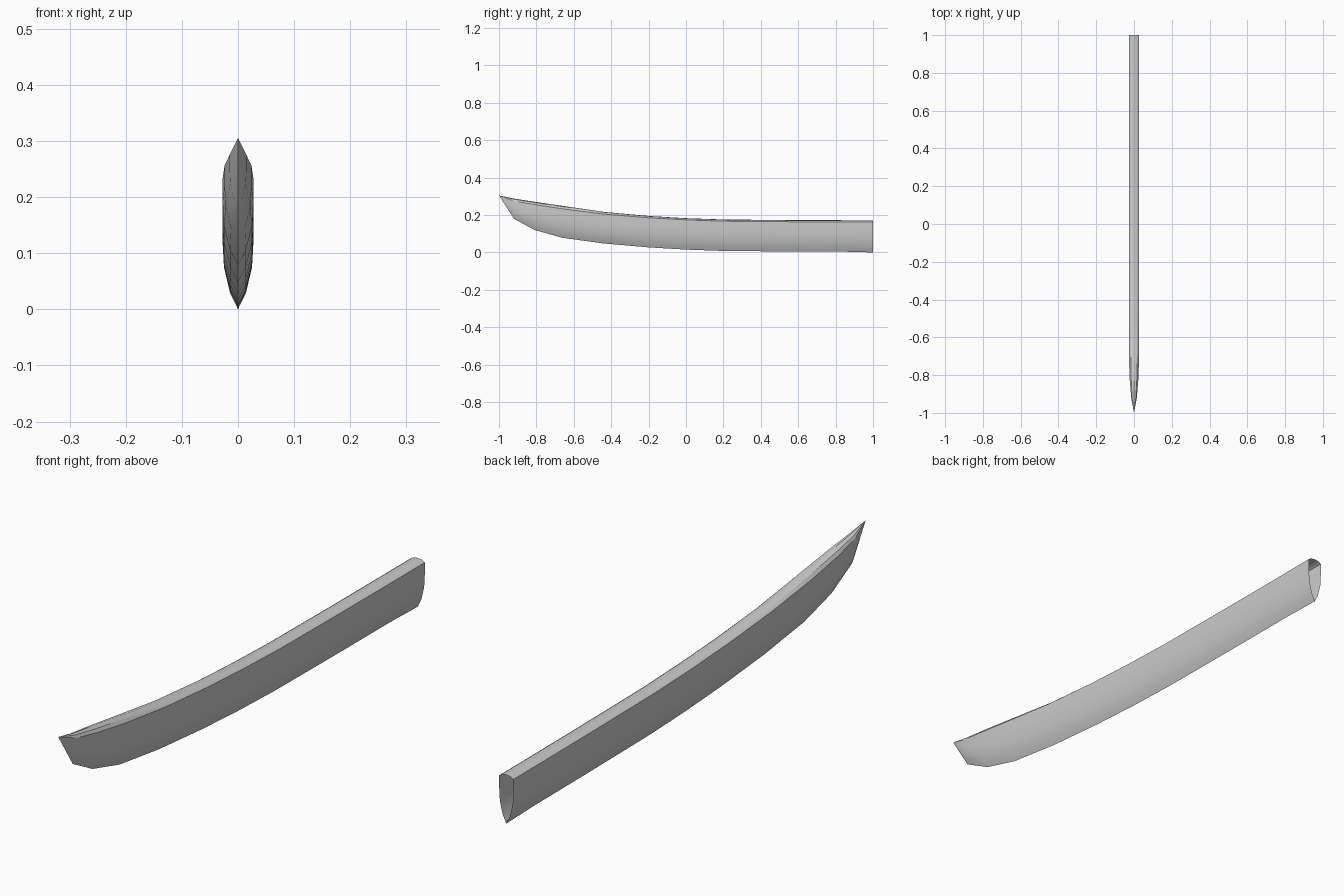
import bpy, bmesh, math

if "Cube" in bpy.data.objects:
    bpy.data.objects.remove(bpy.data.objects["Cube"])

# Stations along the blade: y, cutting edge z, shoulder z, spine z, half width
stations = [
    (1.00, 0.000, 0.163, 0.172, 0.0275),
    (0.85, 0.004, 0.163, 0.172, 0.0275),
    (0.55, 0.005, 0.164, 0.173, 0.0275),
    (0.20, 0.008, 0.167, 0.176, 0.0275),
    (0.00, 0.015, 0.174, 0.183, 0.0275),
    (-0.20, 0.027, 0.185, 0.195, 0.0275),
    (-0.44, 0.048, 0.205, 0.217, 0.0275),
    (-0.66, 0.078, 0.233, 0.249, 0.0275),
    (-0.81, 0.120, 0.256, 0.271, 0.0240),
    (-0.92, 0.180, 0.275, 0.288, 0.0150),
]
TIP = (0, -1.0, 0.305)

# Half section: (width fraction, height fraction) of the side and of the rounded spine
side = [(0, 0), (0.52, 0.18), (0.91, 0.46), (1, 0.73), (1, 1)]
spine = [(0.65, 0.70), (0, 1)]


def section(edge, shoulder, top, half):
    pts = [(w * half, edge + h * (shoulder - edge)) for w, h in side]
    pts += [(w * half, shoulder + h * (top - shoulder)) for w, h in spine]
    return pts + [(-x, z) for x, z in pts[-2:0:-1]]


# Loft the sections, leaving the grip end open, and close them into the tip
bm = bmesh.new()
rings = [[bm.verts.new((x, y, z)) for x, z in section(*dims)] for y, *dims in stations]
n = len(rings[0])
for a, b in zip(rings, rings[1:]):
    for i in range(n):
        j = (i + 1) % n
        bm.faces.new((a[i], a[j], b[j], b[i]))
tip = bm.verts.new(TIP)
for i in range(n):
    bm.faces.new((rings[-1][i], rings[-1][(i + 1) % n], tip))
bmesh.ops.recalc_face_normals(bm, faces=bm.faces)

mesh = bpy.data.meshes.new("blade")
bm.to_mesh(mesh)
bm.free()
blade = bpy.data.objects.new("blade", mesh)
bpy.context.collection.objects.link(blade)

# Smooth sides with crisp cutting edge and shoulders
bpy.context.view_layer.objects.active = blade
blade.select_set(True)
bpy.ops.object.shade_smooth_by_angle(angle=math.radians(30))
